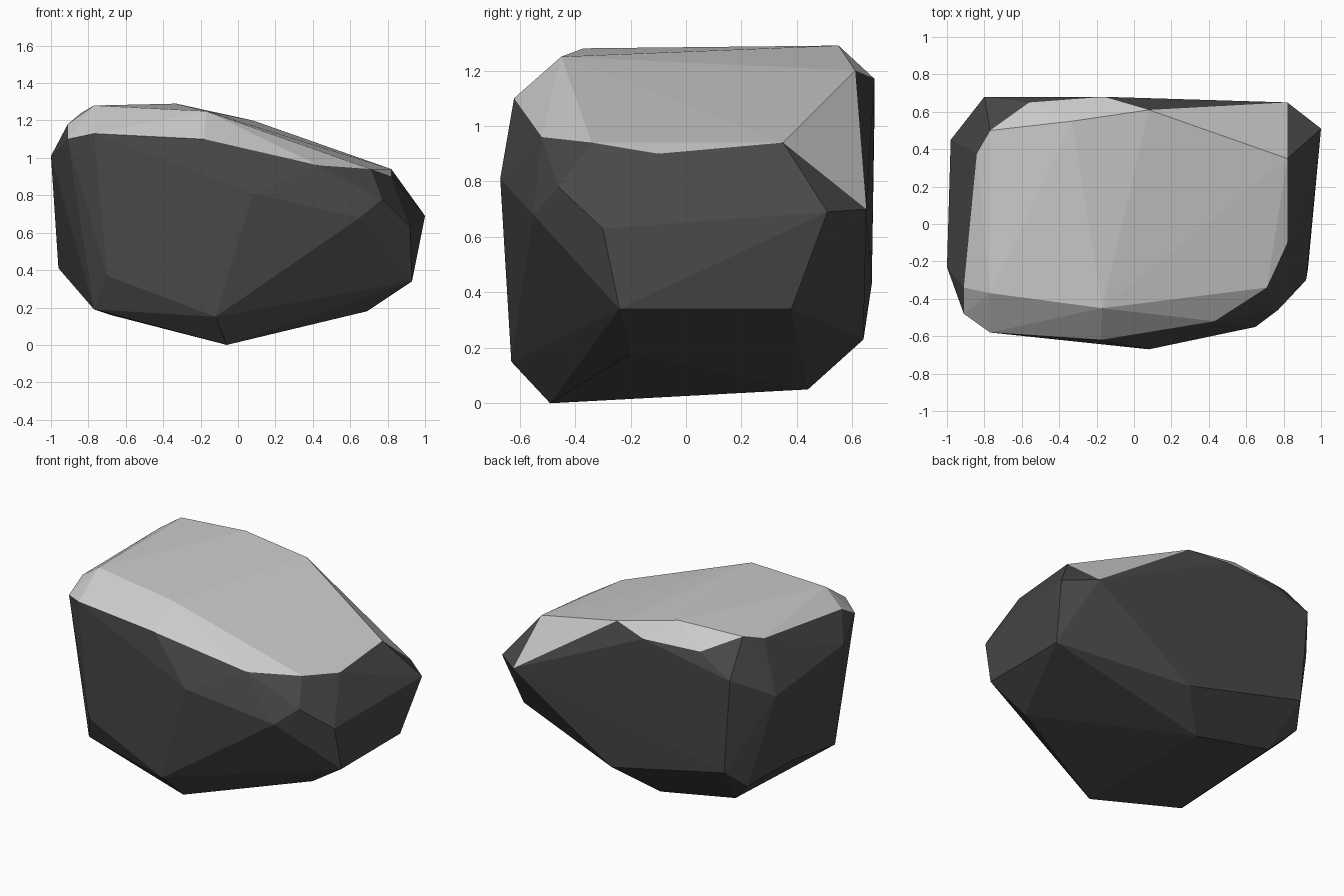
import bpy
import bmesh
from mathutils import Vector

default_cube = bpy.data.objects.get("Cube")
if default_cube:
    bpy.data.objects.remove(default_cube, do_unlink=True)


def make_material(name, grey):
    """Flat matte grey, shown the same in the viewport and in a render."""
    colour = (grey, grey, grey, 1.0)
    material = bpy.data.materials.new(name)
    material.use_nodes = True
    material.diffuse_color = colour
    shader = next(node for node in material.node_tree.nodes
                  if node.type == "BSDF_PRINCIPLED")
    shader.inputs["Base Color"].default_value = colour
    shader.inputs["Roughness"].default_value = 0.9
    return material


# Corner points of the chiselled boulder, in hundredths of a unit.
# Crown: the broad sloping top
crown = [
    (-77, -37, 128), (-17, -45, 125), (8, 61, 120),
    (-33, 55, 129), (-77, 50, 128), (-84, 38, 124),
]
# Shoulder: the rim where the pale cap ends
shoulder = [
    (82, 35, 94), (82, -10, 90), (71, -34, 94), (43, -52, 96),
    (-18, -62, 110), (-77, -58, 113), (-91, -48, 110),
    (-91, -34, 118), (-16, 68, 117), (-56, 65, 118),
]
# Girth: the widest corners of the sides
girth = [
    (100, 51, 69), (82, 65, 70), (-100, -23, 101),
    (-98, 45, 92), (-80, 68, 106), (8, -67, 81),
    (65, -55, 68), (77, -46, 78), (92, -30, 63),
]
# Foot: the undercut base
foot = [
    (93, -24, 34), (93, 38, 34), (67, -35, 35), (69, -20, 18),
    (-12, -63, 15), (-6, -49, 0), (-70, -57, 37), (-77, -47, 19),
    (-96, 25, 41), (-83, 54, 31), (-68, 45, 16), (-75, 67, 43),
    (10, 64, 23), (-12, 44, 5),
]


def build_boulder(name, rings, materials):
    """Wrap a convex skin round the corner points and colour its facets."""
    bm = bmesh.new()
    for ring in rings:
        for corner in ring:
            bm.verts.new(Vector(corner) / 100)
    bmesh.ops.convex_hull(bm, input=bm.verts[:])
    loose = [vert for vert in bm.verts if not vert.link_faces]
    bmesh.ops.delete(bm, geom=loose, context="VERTS")
    bmesh.ops.recalc_face_normals(bm, faces=bm.faces[:])
    bm.normal_update()

    # Pale cap on the high facets that look upward, dark stone elsewhere
    for face in bm.faces:
        faces_up = face.normal.z > 0.65
        is_high = face.calc_center_median().z > 0.88
        face.material_index = 1 if faces_up and is_high else 0
        face.smooth = False

    mesh = bpy.data.meshes.new(name)
    bm.to_mesh(mesh)
    bm.free()
    for material in materials:
        mesh.materials.append(material)
    boulder = bpy.data.objects.new(name, mesh)
    bpy.context.collection.objects.link(boulder)
    return boulder


dark_stone = make_material("dark_stone", 0.065)
pale_cap = make_material("pale_cap", 0.6)
build_boulder("boulder", (crown, shoulder, girth, foot), (dark_stone, pale_cap))
